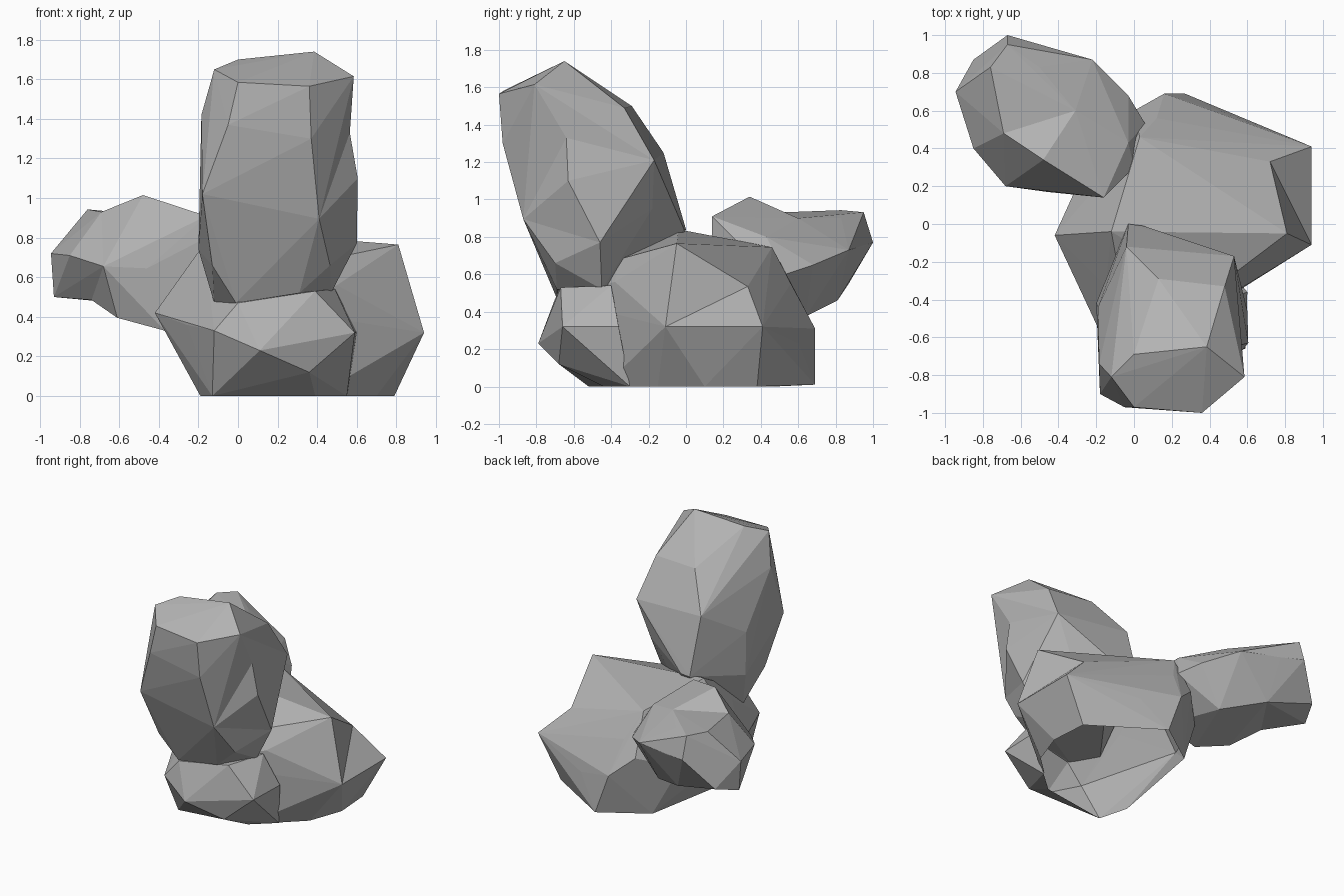
import bpy, bmesh
from mathutils import Vector

if "Cube" in bpy.data.objects:
    bpy.data.objects.remove(bpy.data.objects["Cube"])

stone = bpy.data.materials.new("grey_stone")
stone.diffuse_color = (0.45, 0.45, 0.45, 1)
stone.use_nodes = True
stone.node_tree.nodes["Principled BSDF"].inputs["Base Color"].default_value = stone.diffuse_color


def edge_foot(e, p):
    """Distance from a point to an edge, with its factor along the edge."""
    a, b = (v.co for v in e.verts)
    t = min(.95, max(.05, (p - a).dot(b - a) / (b - a).length_squared))
    return (a.lerp(b, t) - p).length, t


def dent(bm, near, point):
    """Split the edge closest to near and pull the new corner to the point."""
    p = Vector(near)
    e = min(bm.edges, key=lambda k: edge_foot(k, p)[0])
    new = bmesh.utils.edge_split(e, e.verts[0], edge_foot(e, p)[1])[1]
    for f in list(new.link_faces):
        far = [v for v in f.verts if v is not new
               and not any(v in k.verts for k in new.link_edges)]
        if far:
            bmesh.utils.face_split(f, new, far[0])
    new.co = Vector(point)


def rock(name, points, dents=()):
    """Faceted boulder wrapped around a few corner points."""
    bm = bmesh.new()
    for p in points:
        bm.verts.new(p)
    bmesh.ops.convex_hull(bm, input=bm.verts)
    loose = [v for v in bm.verts if not v.link_faces]
    bmesh.ops.delete(bm, geom=loose, context='VERTS')
    for near, point in dents:
        dent(bm, near, point)
    bmesh.ops.recalc_face_normals(bm, faces=bm.faces)
    me = bpy.data.meshes.new(name)
    bm.to_mesh(me)
    bm.free()
    me.materials.append(stone)
    ob = bpy.data.objects.new(name, me)
    bpy.context.collection.objects.link(ob)
    return ob


def merge(ob, other):
    """Fuse the second rock into the first."""
    mod = ob.modifiers.new("merge", 'BOOLEAN')
    mod.operation, mod.solver, mod.object = 'UNION', 'EXACT', other
    me = bpy.data.meshes.new_from_object(
        ob.evaluated_get(bpy.context.evaluated_depsgraph_get()))
    ob.modifiers.clear()
    ob.data = me
    bpy.data.objects.remove(other)


# wide base boulder
base = rock("base_rock", [
    (-.19, -.30, 0), (-.13, -.52, 0), (.39, -.44, 0), (.70, -.15, 0),
    (.79, .10, 0), (.77, .38, 0), (.27, .69, 0.01), (-.05, .47, 0),
    (.94, .41, .32), (.94, -.11, .32), (.57, -.34, .32), (-.42, -.06, .42),
    (-.26, -.40, .36), (-.22, .38, .36), (.16, .69, .31), (.45, .60, .23),
    (.81, -.05, .765), (-.12, -.04, .84), (.03, .46, .745),
    (.12, .56, .55), (0, .60, .45), (.40, -.36, .68), (.50, -.38, .56),
    (-.15, -.33, .58), (-.12, -.70, .33), (0, -.70, .47)],
    dents=[((.88, .18, .54), (.72, .33, .535))])

# low lobe at the front, merged into the base
merge(base, rock("front_base_lobe", [
    (-.19, -.30, 0), (-.13, -.52, 0), (.39, -.44, 0), (.55, -.30, 0),
    (.36, -.68, .12), (.11, -.79, .23), (.59, -.66, .32), (-.12, -.70, .33),
    (.60, -.36, .32), (0, -.70, .47), (.39, -.67, .53),
    (.49, -.40, .54), (-.08, -.42, .50)]))

# open underside
bm = bmesh.new()
bm.from_mesh(base.data)
under = [f for f in bm.faces if max(v.co.z for v in f.verts) < 0.02]
bmesh.ops.delete(bm, geom=under, context='FACES')
bm.to_mesh(base.data)
bm.free()

# tall boulder leaning to the front
rock("tall_rock", [
    (.385, -.65, 1.74), (0, -.69, 1.70), (-.12, -.81, 1.65), (0, -.97, 1.585),
    (.36, -1, 1.565), (.585, -.81, 1.615), (.13, -.29, 1.50), (.48, -.33, 1.49),
    (-.185, -.74, 1.42), (.53, -.17, 1.21),
    (-.04, -.12, 1.25), (-.05, -.97, 1.37), (.37, -.98, 1.30),
    (-.18, -.90, 1.02), (.41, -.87, .895), (.605, -.63, 1.10),
    (-.19, -.44, 1.05), (.42, -.18, .95), (.60, -.46, .77),
    (-.13, -.75, .66), (-.20, -.42, .74), (-.03, 0, .84), (.05, -.01, .84),
    (-.01, -.69, .47), (.31, -.69, .52), (.47, -.45, .52), (-.12, -.50, .47),
    (.10, -.20, .50)],
    dents=[((.595, -.72, 1.35), (.565, -.64, 1.33)),
           ((.465, -.70, .66), (.465, -.70, .66))])

# smaller boulder leaning out at the back left: inner half, then outer half
waist = [(-.31, .60, .90), (-.69, .48, .93), (-.68, .20, .655),
         (-.74, .46, .485), (-.50, .81, .46), (-.22, .87, .73)]
side = rock("side_rock", waist + [
    (-.48, .34, 1.015), (-.16, .14, .91), (-.16, .14, .80),
    (-.46, .17, .645), (-.61, .28, .395), (-.22, .64, .375),
    (-.03, .68, .65), (-.03, .43, .80), (0, .30, .75), (.06, .53, .60),
    (-.37, .20, .33), (-.10, .22, .40)])
merge(side, rock("side_rock_end", waist + [
    (-.50, .83, .90), (-.76, .83, .943), (-.67, .95, .932), (-.67, 1, .77),
    (-.945, .70, .72), (-.93, .70, .50), (-.85, .40, .71), (-.85, .87, .55),
    (-.50, .95, .75), (-.35, .50, .55)]))
